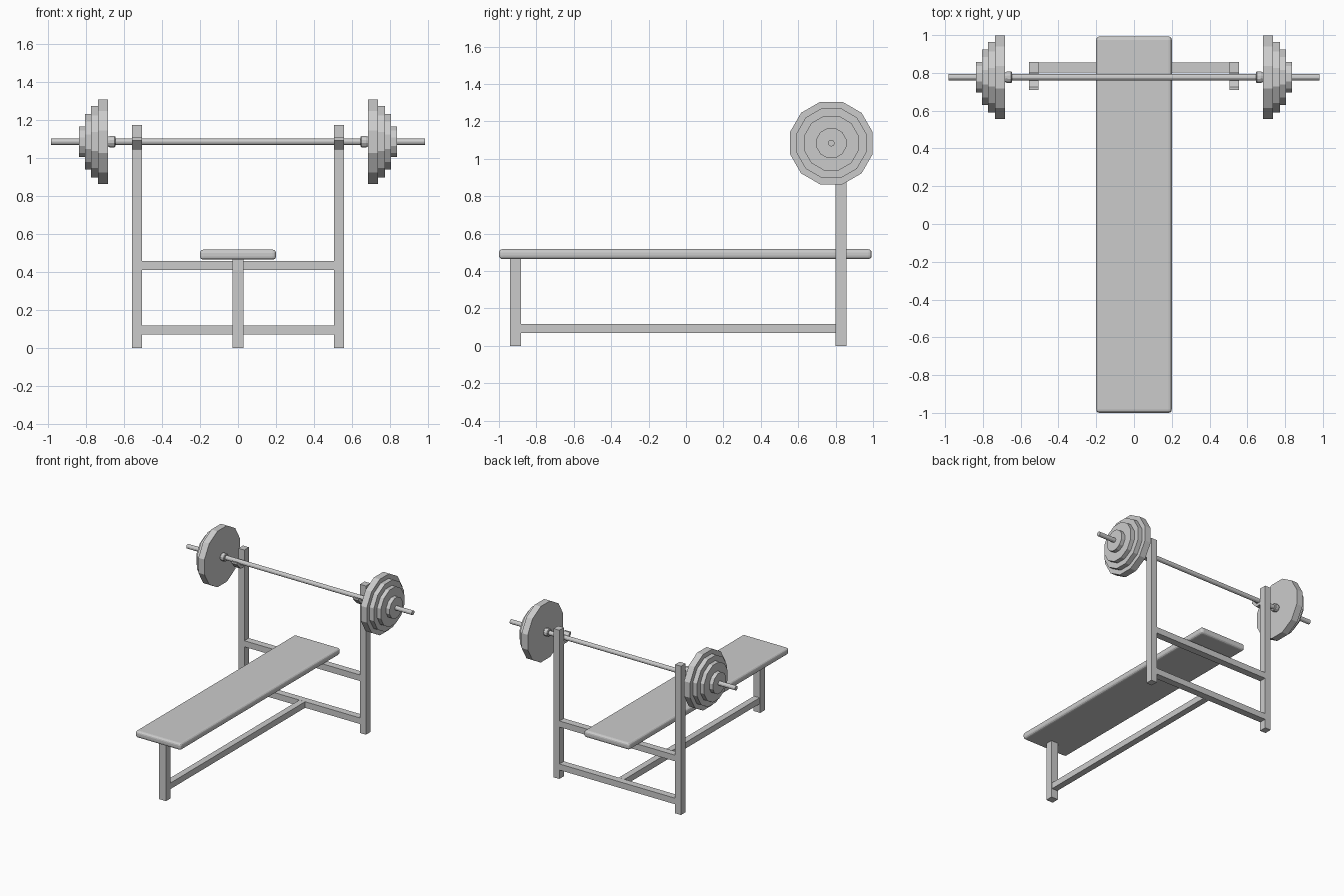
import bpy, bmesh, math
from mathutils import Matrix

if "Cube" in bpy.data.objects:
    bpy.data.objects.remove(bpy.data.objects["Cube"])

BAR_Y, BAR_Z = 0.777, 1.084


def finish(bm, name):
    bmesh.ops.recalc_face_normals(bm, faces=bm.faces)
    mesh = bpy.data.meshes.new(name)
    bm.to_mesh(mesh)
    bm.free()
    ob = bpy.data.objects.new(name, mesh)
    bpy.context.collection.objects.link(ob)
    return ob


def box(name, x0, x1, y0, y1, z0, z1):
    bm = bmesh.new()
    bmesh.ops.create_cube(bm, size=1)
    for v in bm.verts:
        v.co.x = x1 if v.co.x > 0 else x0
        v.co.y = y1 if v.co.y > 0 else y0
        v.co.z = z1 if v.co.z > 0 else z0
    return finish(bm, name)


def lathe_x(name, profile, sides=12):
    """Capped rings along x; profile holds (x, distance to flat side)."""
    bm = bmesh.new()
    rings = []
    for x, flat in profile:
        r = flat / math.cos(math.pi / sides)
        angles = [2 * math.pi * (i + 0.5) / sides for i in range(sides)]
        rings.append([bm.verts.new((x, BAR_Y + r * math.cos(a), BAR_Z + r * math.sin(a)))
                      for a in angles])
    for a, b in zip(rings, rings[1:]):
        for i in range(sides):
            j = (i + 1) % sides
            bm.faces.new((a[i], a[j], b[j], b[i]))
    bm.faces.new(rings[0])
    bm.faces.new(rings[-1])
    return finish(bm, name)


def mirror(ob):
    ob.modifiers.new("mirror", 'MIRROR').use_axis = (True, False, False)
    return ob


# Padded bench with rounded edges
bench = box("bench_pad", -0.2, 0.2, -1.0, 0.993, 0.464, 0.517)
bevel = bench.modifiers.new("round", 'BEVEL')
bevel.width, bevel.segments = 0.018, 3

# Frame
box("front_leg", -0.03, 0.03, -0.94, -0.882, 0, 0.465)
box("long_rail", -0.025, 0.025, -0.882, 0.8, 0.07, 0.118)
for name, z in (("lower_crossbar", 0.07), ("upper_crossbar", 0.409)):
    box(name, -0.505, 0.505, 0.801, 0.856, z, z + 0.048)
mirror(box("uprights", 0.505, 0.556, 0.8, 0.857, 0, 1.173))

# Bar hooks with a sloped front lip
hook = [(0.80, 1.043), (0.755, 1.043), (0.71, 1.09), (0.71, 1.105),
        (0.725, 1.105), (0.763, 1.064), (0.80, 1.064)]
bm = bmesh.new()
face = bm.faces.new([bm.verts.new((0.505, y, z)) for y, z in hook])
ext = bmesh.ops.extrude_face_region(bm, geom=[face])
for v in ext["geom"]:
    if isinstance(v, bmesh.types.BMVert):
        v.co.x = 0.556
# the extrude keeps the start face, closing the solid
mirror(finish(bm, "bar_hooks"))

# Barbell
lathe_x("bar", [(-0.983, 0.017), (0.983, 0.017)])
mirror(lathe_x("inner_collars", [(0.645, 0.026), (0.65, 0.03), (0.672, 0.03), (0.685, 0.025)]))
plates = [(0.682, 0.735, 0.221), (0.735, 0.772, 0.187),
          (0.772, 0.805, 0.146), (0.805, 0.836, 0.08)]
for i, (x0, x1, r) in enumerate(plates):
    mirror(lathe_x(f"weight_plates_{i + 1}", [(x0, r), (x1, r)]))
